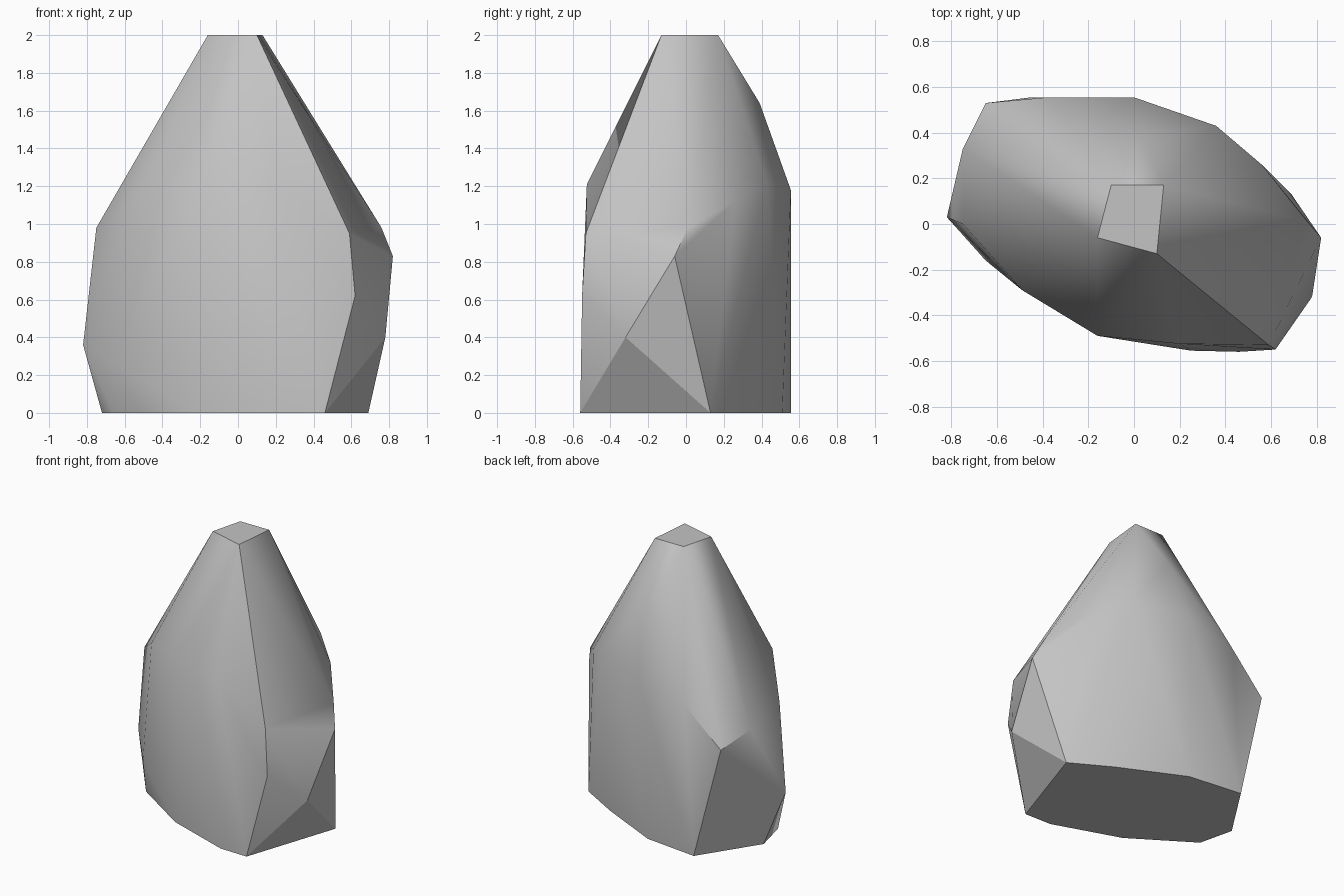
import bpy
import bmesh
import math

# Remove the default object
default_object = bpy.data.objects.get("Cube")
if default_object:
    bpy.data.objects.remove(default_object, do_unlink=True)


def make_material(name, value):
    material = bpy.data.materials.new(name)
    material.use_nodes = True
    colour = (value, value, value, 1)
    material.diffuse_color = colour
    shader = material.node_tree.nodes["Principled BSDF"]
    shader.inputs["Base Color"].default_value = colour
    shader.inputs["Roughness"].default_value = 0.9
    return material


# Small flat cap at the peak, and the flat base outline: (x, y)
cap = [(-.16, -.06), (.1, -.13), (.13, .17), (-.1, .17)]
base = [(.46, -.56), (.69, .13), (.41, .29), (-.05, .51), (-.45, .555),
        (-.72, .14), (-.66, -.11), (-.23, -.39), (.25, -.555)]

# Shoulder corners, where the sides break towards the peak
shoulder = [(-.75, 0, .98), (-.49, -.29, 1.19), (-.16, -.49, 1.25),
            (.2, -.525, 1.21), (.59, -.53, .95), (.76, .01, .98),
            (.56, .26, 1.12), (.36, .43, 1.22), (.03, .39, 1.64),
            (0, .555, 1.18), (-.38, .555, 1.07), (-.65, .53, .81),
            (-.75, .33, .91)]

# Bulging corners on the lower sides
belly = [(-.82, .03, .36), (-.65, -.16, .25), (.62, -.55, .62),
         (.82, -.06, .83), (.78, -.32, .4)]


def build_chiselled_stone(name, corners, material):
    """Wrap the corners in a convex skin and merge flat neighbours."""
    mesh = bpy.data.meshes.new(name)
    bm = bmesh.new()
    for corner in corners:
        bm.verts.new(corner)
    hull = bmesh.ops.convex_hull(bm, input=bm.verts[:])
    spare = {item for item in hull["geom_interior"] + hull["geom_unused"]
             if isinstance(item, bmesh.types.BMVert)}
    bmesh.ops.delete(bm, geom=list(spare), context="VERTS")
    bmesh.ops.dissolve_limit(bm, angle_limit=math.radians(1),
                             verts=bm.verts[:], edges=bm.edges[:])
    bmesh.ops.recalc_face_normals(bm, faces=bm.faces[:])
    bm.to_mesh(mesh)
    bm.free()
    mesh.materials.append(material)
    stone = bpy.data.objects.new(name, mesh)
    bpy.context.scene.collection.objects.link(stone)
    return stone


corners = [(x, y, 2) for x, y in cap] + [(x, y, 0) for x, y in base]
rock = build_chiselled_stone("rock", corners + shoulder + belly,
                             make_material("stone grey", 0.55))

# Soft facets with only the strong ridges kept sharp
bpy.ops.object.select_all(action="DESELECT")
rock.select_set(True)
bpy.context.view_layer.objects.active = rock
bpy.ops.object.shade_smooth_by_angle(angle=math.radians(30))
